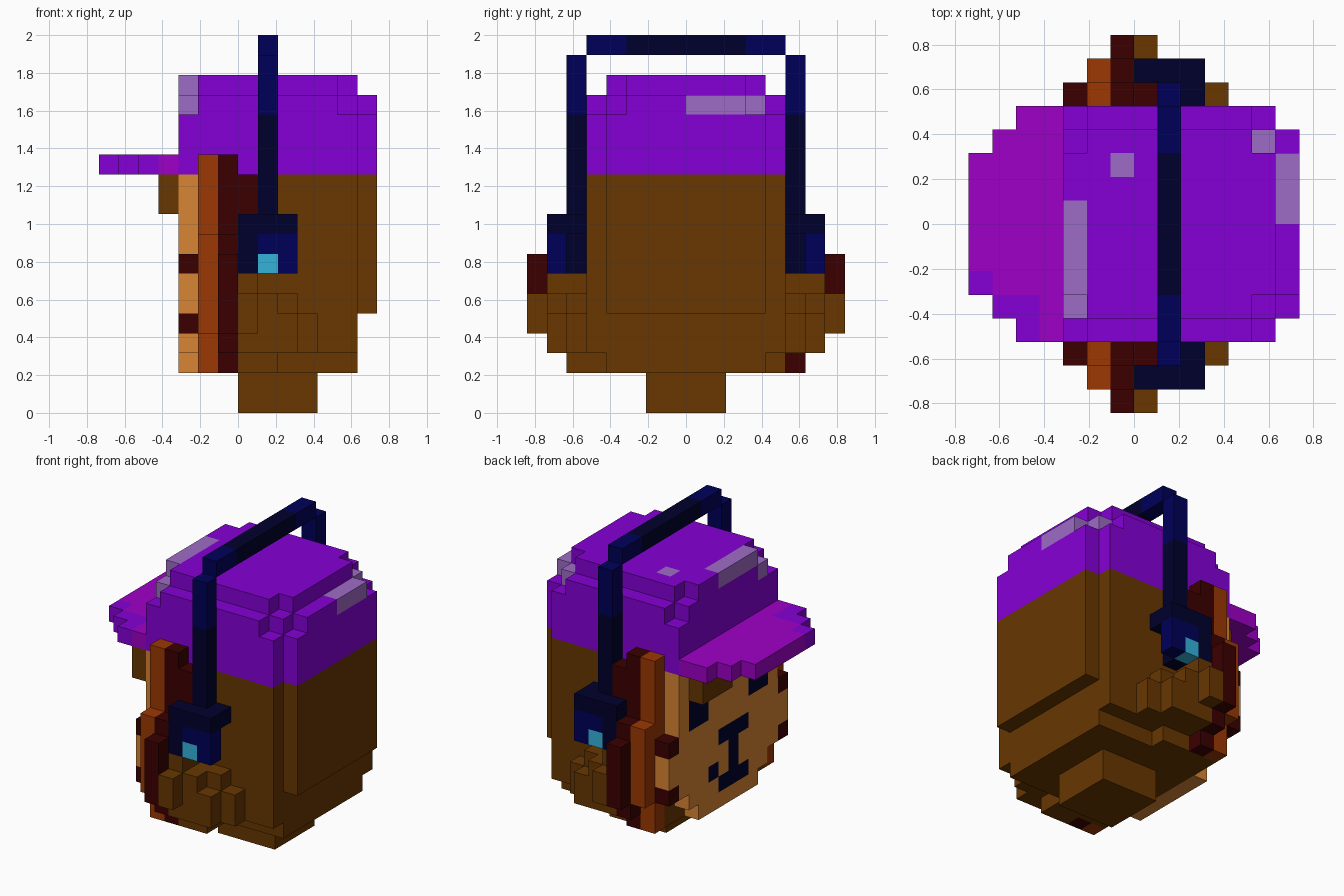
import bpy, bmesh
from mathutils import Vector

cube = bpy.data.objects.get("Cube")
if cube:
    bpy.data.objects.remove(cube)

V = 2 / 19  # block size


def material(name, rgb):
    lin = [((c / 255 + 0.055) / 1.055) ** 2.4 if c > 10 else c / 3295 for c in rgb] + [1]
    m = bpy.data.materials.new(name)
    m.use_nodes = True
    m.diffuse_color = lin
    m.node_tree.nodes["Principled BSDF"].inputs["Base Color"].default_value = lin
    return m


MATS = {n: material(n, c) for n, c in {
    "purple": (133, 0, 214), "magenta": (158, 0, 199), "lilac": (158, 108, 199),
    "brown": (104, 55, 1), "tan": (217, 133, 52), "rust": (156, 56, 3),
    "maroon": (59, 0, 0), "midnight": (0, 0, 45), "navy": (0, 0, 90),
    "cyan": (52, 179, 217)}.items()}

grid = {}  # block position -> (part, colour)


def fill(part, colour, x, y, z):
    """Fill a box of blocks; later boxes replace earlier ones. None removes."""
    for i in range(*x):
        for j in range(*y):
            for k in range(*z):
                if colour:
                    grid[i, j, k] = (part, colour)
                else:
                    grid.pop((i, j, k), None)


def sides(part, colour, x, y, z):
    """Fill a box and its mirror image across y."""
    fill(part, colour, x, y, z)
    fill(part, colour, x, (-y[1], -y[0]), z)


# Neck and head
fill("neck", "brown", (0, 4), (-2, 2), (0, 2))
fill("head", "brown", (-2, 6), (-5, 5), (3, 12))
fill("head", "brown", (-2, 6), (-4, 4), (2, 3))
fill("head", "brown", (-2, 2), (-5, 5), (2, 3))
fill("head", "brown", (6, 7), (-4, 4), (5, 12))

# Face with a chin that narrows downwards
fill("face", "tan", (-3, -2), (-5, 5), (4, 12))
fill("face", "tan", (-3, -2), (-4, 4), (3, 4))
fill("face", "tan", (-3, -2), (-3, 3), (2, 3))
sides("face", "midnight", (-3, -2), (2, 4), (8, 10))
fill("face", "midnight", (-3, -2), (-2, 1), (6, 7))
fill("face", "midnight", (-3, -2), (-1, 0), (4, 6))
fill("face", "midnight", (-3, -2), (-2, 1), (3, 4))
fill("face", "midnight", (-3, -2), (1, 2), (4, 5))

# Fringe under the brim
fill("fringe", "brown", (-4, -3), (1, 4), (10, 12))
fill("fringe", "brown", (-4, -3), (-5, -2), (11, 12))
fill("fringe", "brown", (-4, -3), (-5, -4), (10, 11))

# Side fur around the face
sides("side_fur", "tan", (-3, -2), (5, 6), (4, 8))
for z in (4, 7):
    sides("side_fur", "maroon", (-3, -2), (5, 6), (z, z + 1))
for colour, x, low in (("rust", -2, 4), ("maroon", -1, 3)):
    sides("side_fur", colour, (x, x + 1), (5, 6), (2, 13))
    sides("side_fur", colour, (x, x + 1), (6, 7), (low, 9))
sides("side_fur", "maroon", (-1, 0), (7, 8), (4, 8))
sides("side_fur", "maroon", (0, 1), (5, 6), (10, 12))

# Cheek fur in steps
sides("cheek_fur", "brown", (0, 1), (7, 8), (4, 6))
sides("cheek_fur", "brown", (0, 1), (5, 7), (3, 7))
sides("cheek_fur", "brown", (1, 2), (6, 7), (3, 6))
sides("cheek_fur", "brown", (2, 3), (6, 7), (3, 5))
sides("cheek_fur", "brown", (1, 3), (5, 6), (3, 6))
sides("cheek_fur", "brown", (3, 4), (5, 6), (3, 5))
fill("cheek_fur", "brown", (0, 2), (-6, -5), (2, 3))

# Cap crown with chipped corners
fill("cap", "purple", (-3, 6), (-5, 5), (12, 16))
fill("cap", "purple", (6, 7), (-4, 4), (12, 16))
fill("cap", "purple", (-3, 6), (-4, 4), (16, 17))
for x, y, z in ((6, 3, 15), (5, 4, 15), (-3, 4, 15), (5, 3, 16), (-3, 3, 16)):
    sides("cap", None, (x, x + 1), (y, y + 1), (z, z + 1))

# Highlights on the cap
fill("cap", "lilac", (6, 7), (0, 3), (15, 16))
fill("cap", "lilac", (5, 6), (3, 4), (15, 16))
fill("cap", "lilac", (-3, -2), (-3, 1), (16, 17))
fill("cap", "lilac", (-3, -2), (-4, -3), (15, 16))
fill("cap", "lilac", (-1, 0), (2, 3), (16, 17))

# Brim
for x, half in ((-7, 3), (-6, 4), (-5, 5), (-4, 5)):
    fill("brim", "magenta", (x, x + 1), (-half, half), (12, 13))
fill("brim", "purple", (-7, -6), (-3, -2), (12, 13))
fill("brim", "purple", (-6, -4), (-4, -3), (12, 13))
fill("brim", "purple", (-5, -4), (-5, -4), (12, 13))

# Headphones
fill("headband", "midnight", (1, 2), (-5, 5), (18, 19))
sides("headband", "navy", (1, 2), (3, 5), (18, 19))
sides("headband", "navy", (1, 2), (5, 6), (15, 18))
sides("headband", "midnight", (1, 2), (5, 6), (10, 15))
sides("ear_cups", "midnight", (0, 3), (5, 7), (9, 10))
sides("ear_cups", "midnight", (0, 2), (5, 7), (7, 9))
sides("ear_cups", "navy", (1, 3), (6, 7), (7, 9))
sides("ear_cups", "cyan", (1, 2), (6, 7), (7, 8))


def build(part):
    """Make one mesh from the exposed block faces of a part."""
    bm = bmesh.new()
    used = []
    for pos, (name, colour) in grid.items():
        if name != part:
            continue
        if colour not in used:
            used.append(colour)
        for axis in range(3):
            for sign in (-1, 1):
                n = Vector((0, 0, 0))
                n[axis] = sign
                if tuple(int(p + q) for p, q in zip(pos, n)) in grid:
                    continue
                u = Vector((0, 0, 0))
                u[(axis + 1) % 3] = 0.5
                w = n.cross(u)
                c = Vector(pos) + Vector((0.5, 0.5, 0.5)) + n / 2
                ring = (c - u - w, c + u - w, c + u + w, c - u + w)
                face = bm.faces.new([bm.verts.new(p * V) for p in ring])
                face.material_index = used.index(colour)
    bmesh.ops.remove_doubles(bm, verts=bm.verts, dist=V / 100)
    mesh = bpy.data.meshes.new(part)
    bm.to_mesh(mesh)
    bm.free()
    for colour in used:
        mesh.materials.append(MATS[colour])
    bpy.context.scene.collection.objects.link(bpy.data.objects.new(part, mesh))


for part in sorted({p for p, _ in grid.values()}):
    build(part)
